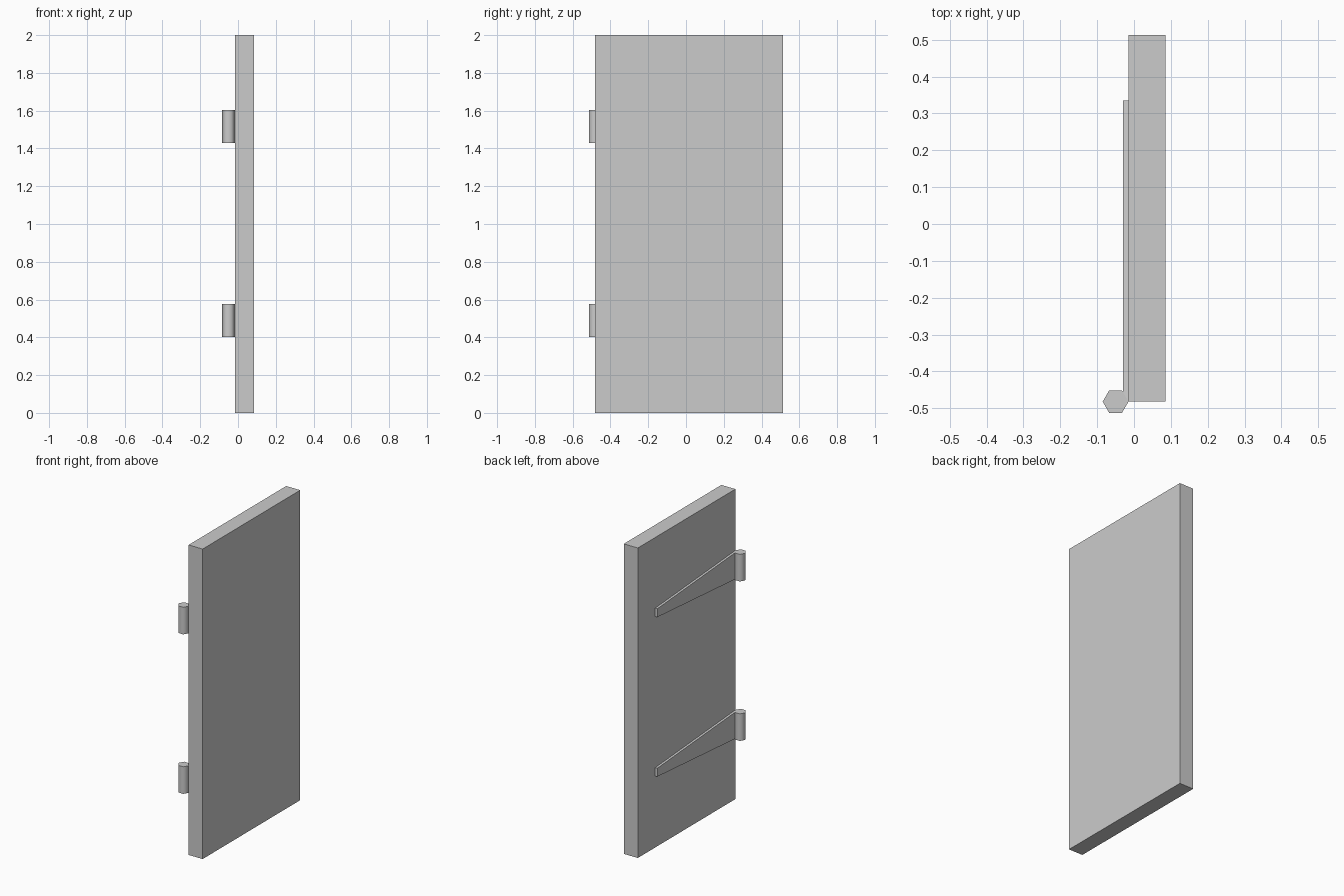
import bpy
import bmesh
import math
from mathutils import Matrix

cube = bpy.data.objects.get("Cube")
if cube:
    bpy.data.objects.remove(cube, do_unlink=True)

# One plain grey for every part
grey = bpy.data.materials.new("light_grey")
grey.use_nodes = True
GREY = (0.6, 0.6, 0.6, 1.0)
grey.diffuse_color = GREY
grey.node_tree.nodes["Principled BSDF"].inputs["Base Color"].default_value = GREY

DOOR_X, THICK = -0.015, 0.10      # hinge-side face and thickness of the door
Y0, Y1 = -0.482, 0.513            # hinge edge and free edge
HINGE_HEIGHT = 0.175


def add_object(name, bm):
    bmesh.ops.recalc_face_normals(bm, faces=bm.faces)
    mesh = bpy.data.meshes.new(name)
    bm.to_mesh(mesh)
    bm.free()
    mesh.materials.append(grey)
    obj = bpy.data.objects.new(name, mesh)
    bpy.context.collection.objects.link(obj)
    return obj


def add_slab(name, profile, x_outer, x_inner):
    """Extrude a (y, z) outline along x."""
    bm = bmesh.new()
    face = bm.faces.new([bm.verts.new((x_outer, y, z)) for y, z in profile])
    ext = bmesh.ops.extrude_face_region(bm, geom=[face])
    for v in ext["geom"]:
        if isinstance(v, bmesh.types.BMVert):
            v.co.x = x_inner
    return add_object(name, bm)


# Door panel
add_slab("door_panel", [(Y0, 0), (Y1, 0), (Y1, 2), (Y0, 2)],
         DOOR_X, DOOR_X + THICK)

for label, z in (("lower", 0.488), ("upper", 1.517)):
    # Six-sided hinge barrel, with soft sides and sharp caps
    bm = bmesh.new()
    bmesh.ops.create_cone(bm, cap_ends=True, segments=6, radius1=0.035,
                          radius2=0.035, depth=HINGE_HEIGHT,
                          matrix=Matrix.Translation((-0.05, Y0, z))
                          @ Matrix.Rotation(math.radians(30), 4, "Z"))
    # Turn the barrel so that a corner touches the door
    corner = max(v.co.x for v in bm.verts)
    if corner < DOOR_X - 0.002:
        bmesh.ops.rotate(bm, verts=bm.verts, cent=(-0.05, Y0, z),
                         matrix=Matrix.Rotation(math.radians(30), 3, "Z"))
    barrel = add_object(label + "_hinge_barrel", bm)
    bpy.ops.object.select_all(action="DESELECT")
    barrel.select_set(True)
    bpy.context.view_layer.objects.active = barrel
    bpy.ops.object.shade_smooth_by_angle(angle=math.radians(65))

    # Tapering strap along the door
    root, tip = HINGE_HEIGHT / 2, 0.027
    add_slab(label + "_hinge_strap",
             [(Y0, z - root), (0.335, z - tip), (0.335, z + tip), (Y0, z + root)],
             DOOR_X - 0.015, DOOR_X)
